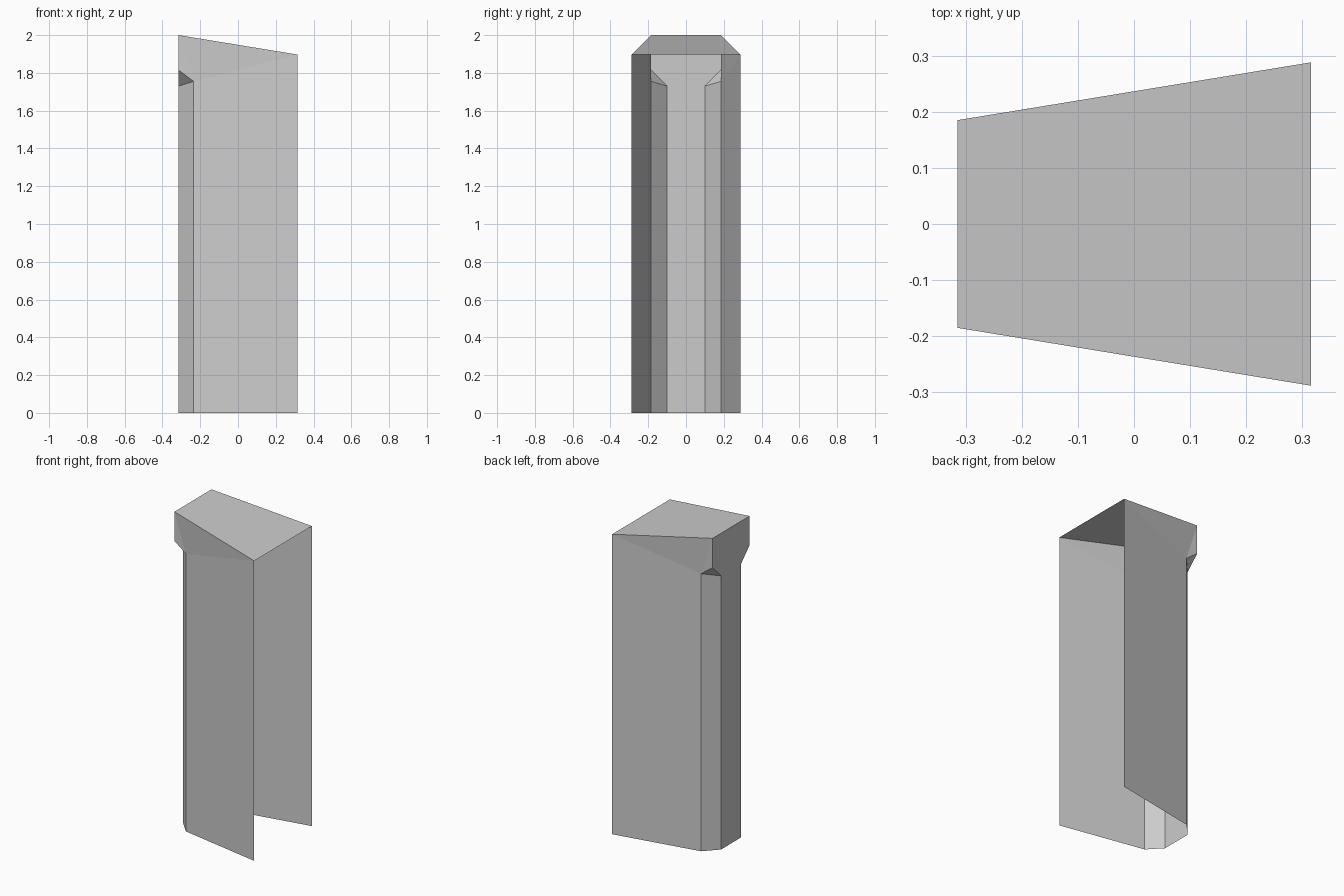
import bpy
import bmesh

cube = bpy.data.objects.get("Cube")
if cube:
    bpy.data.objects.remove(cube, do_unlink=True)

grey = bpy.data.materials.new("plain grey")
grey.use_nodes = True
colour = (0.6, 0.6, 0.6, 1)
grey.diffuse_color = colour
grey.node_tree.nodes["Principled BSDF"].inputs["Base Color"].default_value = colour

# Key positions of the open shell
narrow_x, wide_x, notch_x = -0.315, 0.315, -0.235
narrow_y, wide_y, notch_y = 0.185, 0.288, 0.1

# Corner points of the +y half
points = {
    "top_narrow": (narrow_x, narrow_y, 2.0),
    "top_wide": (wide_x, wide_y, 1.897),
    "foot_wide": (wide_x, wide_y, 0),
    "foot_side": (notch_x, narrow_y, 0),
    "notch_side": (notch_x, narrow_y, 1.755),
    "overhang": (narrow_x, narrow_y, 1.815),
    "notch_end": (narrow_x, notch_y, 1.73),
    "foot_end": (narrow_x, notch_y, 0),
    "mid_top_narrow": (narrow_x, 0, 2.0),
    "mid_top_wide": (wide_x, 0, 1.897),
    "mid_notch": (narrow_x, 0, 1.73),
    "mid_foot": (narrow_x, 0, 0),
}
panels = [
    # Side wall
    ("top_narrow", "top_wide", "notch_side"),
    ("top_narrow", "notch_side", "overhang"),
    ("top_wide", "foot_wide", "notch_side"),
    ("foot_wide", "foot_side", "notch_side"),
    # Chamfered corner and its overhang
    ("notch_side", "foot_side", "foot_end", "notch_end"),
    ("overhang", "notch_side", "notch_end"),
    # Narrow end wall
    ("top_narrow", "overhang", "notch_end", "mid_notch", "mid_top_narrow"),
    ("notch_end", "foot_end", "mid_foot", "mid_notch"),
    # Sloping top
    ("top_narrow", "mid_top_narrow", "mid_top_wide", "top_wide"),
]

bm = bmesh.new()
verts = {name: bm.verts.new(co) for name, co in points.items()}
for panel in panels:
    bm.faces.new([verts[name] for name in panel])

# Mirror the half and weld it along the middle
bmesh.ops.mirror(bm, geom=bm.verts[:] + bm.edges[:] + bm.faces[:],
                 axis='Y', merge_dist=0.0001)
bmesh.ops.remove_doubles(bm, verts=bm.verts[:], dist=0.0001)
middle = [e for e in bm.edges if all(abs(v.co.y) < 0.001 for v in e.verts)
          and len(e.link_faces) == 2]
bmesh.ops.dissolve_edges(bm, edges=middle, use_verts=True)
bmesh.ops.recalc_face_normals(bm, faces=bm.faces[:])

# Point the faces outward: the sloping top must face up
top = max(bm.faces, key=lambda f: abs(f.normal.z) * f.calc_area())
if top.normal.z < 0:
    bmesh.ops.reverse_faces(bm, faces=bm.faces[:])

mesh = bpy.data.meshes.new("open_tapered_cover")
bm.to_mesh(mesh)
bm.free()
mesh.materials.append(grey)
cover = bpy.data.objects.new("open_tapered_cover", mesh)
bpy.context.collection.objects.link(cover)
